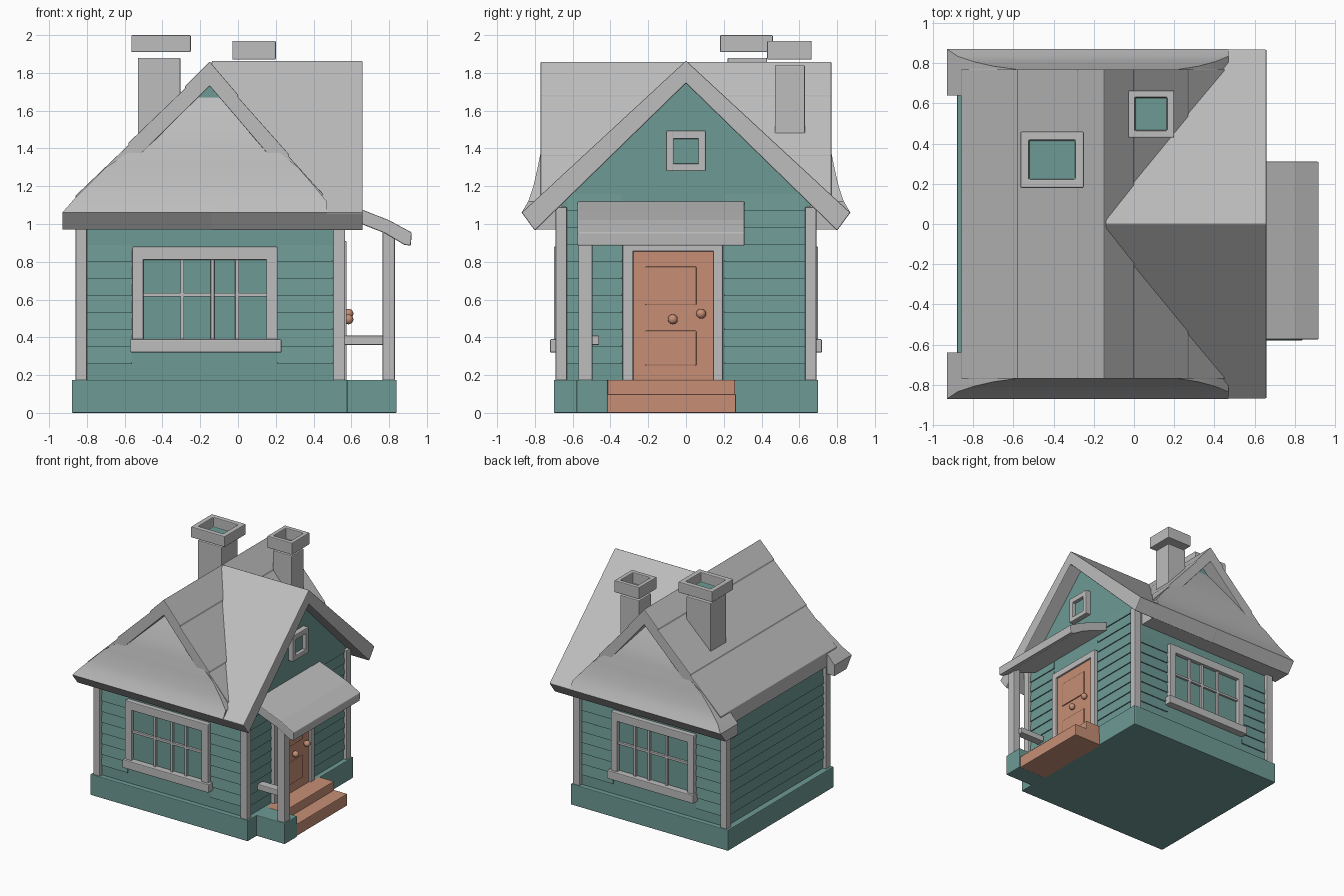
import bpy, bmesh
from mathutils import Vector

cube = bpy.data.objects.get("Cube")
if cube:
    bpy.data.objects.remove(cube, do_unlink=True)


def material(name, rgb):
    m = bpy.data.materials.new(name)
    m.use_nodes = True
    m.diffuse_color = (*rgb, 1)
    m.node_tree.nodes["Principled BSDF"].inputs["Base Color"].default_value = (*rgb, 1)
    return m


GREY = material("pale_grey", (0.51, 0.51, 0.51))
TEAL = material("teal", (0.155, 0.325, 0.30))
ORANGE = material("terracotta", (0.57, 0.275, 0.18))


def finish(name, bm, mats, bevel=0.0):
    bmesh.ops.recalc_face_normals(bm, faces=bm.faces)
    mesh = bpy.data.meshes.new(name)
    bm.to_mesh(mesh)
    bm.free()
    obj = bpy.data.objects.new(name, mesh)
    bpy.context.collection.objects.link(obj)
    for m in mats:
        mesh.materials.append(m)
    if bevel:
        mod = obj.modifiers.new("soft_edges", 'BEVEL')
        mod.width = bevel
        mod.segments = 2
    return obj


def box(name, x, y, z, mat, bevel=0.006):
    bm = bmesh.new()
    bmesh.ops.create_cube(bm, size=1)
    for v in bm.verts:
        v.co = Vector([(r[0] + r[1]) / 2 + c * (r[1] - r[0]) for c, r in zip(v.co, (x, y, z))])
    return finish(name, bm, [mat], bevel)


def prism(name, pts, axis, a, b, mat, bevel=0.0):
    """Extrude a (horizontal, z) profile along x or y."""
    bm = bmesh.new()
    ends = []
    for d in (a, b):
        ends.append([bm.verts.new((d, h, z) if axis == "x" else (h, d, z)) for h, z in pts])
        bm.faces.new(ends[-1])
    n = len(pts)
    for i in range(n):
        j = (i + 1) % n
        bm.faces.new((ends[0][i], ends[0][j], ends[1][j], ends[1][i]))
    return finish(name, bm, [mat], bevel)


def span(s, a, b):
    """Depth range mirrored to the front (-1) or back (1)."""
    return tuple(sorted((s * a, s * b)))


# Base, walls and gable walls
box("base", (-0.88, 0.58), (-0.70, 0.70), (0, 0.175), TEAL)
box("walls", (-0.83, 0.54), (-0.66, 0.66), (0.17, 1.06), TEAL, 0)
prism("end_gable_wall", [(-0.66, 1.0), (0.66, 1.0), (0.66, 1.16), (0, 1.78), (-0.66, 1.16)],
      "x", -0.1, 0.54, TEAL)
prism("cross_gable_wall", [(-0.80, 1.05), (0.40, 1.05), (-0.15, 1.76)], "y", -0.66, 0.66, TEAL)

# Lap siding: thin wedges stacked up each wall
def siding(name, axis, face, out, a, b, rows):
    for i in range(rows):
        z = 0.26 + i * 0.09
        lip = face + out * 0.009
        prism(f"{name}_{i}", [(face, z), (lip, z), (face, z + 0.088)], axis, a, b, TEAL)


for s, side in ((-1, "front"), (1, "back")):
    siding(side + "_siding_a", "x", s * 0.66, s, -0.80, -0.56, 7)
    siding(side + "_siding_b", "x", s * 0.66, s, 0.21, 0.50, 7)
siding("left_siding", "y", -0.83, -1, -0.63, 0.63, 8)
siding("door_siding_a", "y", 0.54, 1, -0.63, -0.34, 10)
siding("door_siding_b", "y", 0.54, 1, 0.20, 0.63, 10)

# Corner boards
for s in (-1, 1):
    for x in ((-0.86, -0.80), (0.505, 0.567)):
        box("corner_board", x, span(s, 0.63, 0.69), (0.17, 1.09), GREY)

# Main roof, ridge running to the end gable
prism("main_roof", [(0, 1.865), (-0.87, 1.06), (-0.80, 0.965), (0, 1.745),
                    (0.80, 0.965), (0.87, 1.06)], "x", -0.14, 0.66, GREY, 0.006)

# Cross roof with a small step at each board course
RIDGE, TOP = -0.15, 1.86
def course(breaks, slope):
    pts = []
    for i, x in enumerate(breaks):
        z = TOP - slope * abs(x - RIDGE)
        pts.append((x, z))
        if i < len(breaks) - 1:
            pts.append((x, z - 0.012))
    return pts


left = course((-0.28, -0.58, -0.86), 1.0)
right = course((0.0, 0.27, 0.45), 1.17)
under = [(0.45, 1.03), (RIDGE, 1.73), (-0.86, 1.03)]
prism("cross_roof", [(RIDGE, TOP)] + right + under + left[::-1], "y", -0.77, 0.77, GREY, 0.004)

# Flared skirt roofs that fill the cross gables
rows = [(0.66, 1.67), (0.70, 1.58), (0.735, 1.49), (0.765, 1.40), (0.785, 1.30),
        (0.808, 1.20), (0.835, 1.12), (0.87, 1.06), (0.80, 0.97)]
for s, side in ((-1, "front"), (1, "back")):
    bm = bmesh.new()
    rings = []
    for y, z in rows:
        drop = TOP - z - (0.06 if z >= 1.4 else 0.012)
        x0, x1 = max(RIDGE - drop, -0.93), min(RIDGE + drop / 1.17, 0.47)
        rings.append([bm.verts.new((x, s * d, z)) for x, d in
                      ((x0, 0.64), (x0, y), (x1, y), (x1, 0.64))])
    for r, q in zip(rings, rings[1:]):
        for i in range(4):
            j = (i + 1) % 4
            bm.faces.new((r[i], r[j], q[j], q[i]))
    bm.faces.new(rings[0])
    bm.faces.new(rings[-1])
    skirt = finish(side + "_skirt_roof", bm, [GREY])
    bpy.ops.object.select_all(action='DESELECT')
    skirt.select_set(True)
    bpy.context.view_layer.objects.active = skirt
    bpy.ops.object.shade_smooth_by_angle(angle=0.4)

# Chimneys: square stack and a hollow cap with a teal floor
def chimney(name, stack_x, stack_y, cap_x, cap_y, z0, z1, rim):
    box(name + "_stack", stack_x, stack_y, (1.3, z0 - 0.03), GREY)
    bm = bmesh.new()
    bmesh.ops.create_cube(bm, size=1)
    for v in bm.verts:
        v.co = Vector([(r[0] + r[1]) / 2 + c * (r[1] - r[0])
                       for c, r in zip(v.co, (cap_x, cap_y, (z0, z1)))])
    top = max(bm.faces, key=lambda f: f.calc_center_median().z)
    bmesh.ops.inset_region(bm, faces=[top], thickness=rim)
    hole = bmesh.ops.extrude_discrete_faces(bm, faces=[top])["faces"][0]
    for v in hole.verts:
        v.co.z = z0 + 0.01
    hole.material_index = 1
    finish(name + "_cap", bm, [GREY, TEAL], 0.006)


chimney("large_chimney", (-0.53, -0.305), (0.22, 0.43), (-0.565, -0.25), (0.18, 0.46), 1.91, 2.0, 0.06)
chimney("small_chimney", (-0.005, 0.17), (0.47, 0.63), (-0.03, 0.20), (0.43, 0.665), 1.87, 1.97, 0.05)

# Front and back windows
for s, side in ((-1, "front"), (1, "back")):
    depth = span(s, 0.64, 0.70)
    box(side + "_glass", (-0.51, 0.16), span(s, 0.64, 0.668), (0.38, 0.83), TEAL, 0)
    for x in ((-0.56, -0.50), (0.15, 0.21)):
        box(side + "_jamb", x, depth, (0.38, 0.88), GREY)
    box(side + "_lintel", (-0.56, 0.21), depth, (0.81, 0.88), GREY)
    box(side + "_sill", (-0.57, 0.23), span(s, 0.64, 0.72), (0.32, 0.39), GREY)
    for x in (-0.295, -0.135, -0.005):
        box(side + "_muntin", (x - 0.01, x + 0.01), span(s, 0.65, 0.688), (0.38, 0.82), GREY, 0.003)
    box(side + "_crossbar", (-0.51, 0.16), span(s, 0.65, 0.686), (0.615, 0.635), GREY, 0.003)

# Attic window in the end gable
box("attic_glass", (0.52, 0.555), (-0.07, 0.07), (1.31, 1.46), TEAL, 0)
for y in ((-0.105, -0.065), (0.065, 0.105)):
    box("attic_jamb", (0.52, 0.585), y, (1.28, 1.495), GREY)
for z in ((1.28, 1.32), (1.45, 1.495)):
    box("attic_rail", (0.52, 0.584), (-0.10, 0.10), z, GREY)

# Door with two raised panels, frame and knobs
box("door", (0.52, 0.56), (-0.28, 0.15), (0.17, 0.86), ORANGE)
for z in ((0.25, 0.435), (0.57, 0.775)):
    box("door_panel", (0.55, 0.569), (-0.215, 0.055), z, ORANGE)
for y in ((-0.335, -0.28), (0.145, 0.195)):
    box("door_jamb", (0.52, 0.575), y, (0.17, 0.90), GREY)
box("door_lintel", (0.52, 0.575), (-0.335, 0.195), (0.855, 0.91), GREY)
for y, z in ((-0.07, 0.495), (0.08, 0.525)):
    bm = bmesh.new()
    bmesh.ops.create_uvsphere(bm, u_segments=16, v_segments=10, radius=0.026)
    for f in bm.faces:
        f.smooth = True
    finish("door_knob", bm, [ORANGE]).location = (0.585, y, z)

# Porch: plinth, steps, post, rail and canopy
box("porch_plinth", (0.56, 0.84), (-0.58, -0.415), (0, 0.175), TEAL)
box("lower_step", (0.56, 0.83), (-0.42, 0.265), (0, 0.10), ORANGE)
box("upper_step", (0.55, 0.71), (-0.415, 0.26), (0.09, 0.175), ORANGE)
box("porch_post", (0.765, 0.83), (-0.57, -0.495), (0.17, 0.98), GREY)
box("porch_rail", (0.55, 0.78), (-0.53, -0.46), (0.36, 0.41), GREY)
prism("porch_canopy", [(0.54, 1.12), (0.66, 1.075), (0.80, 1.02), (0.92, 0.955), (0.915, 0.885),
                       (0.88, 0.89), (0.78, 0.95), (0.54, 1.045)], "y", -0.575, 0.31, GREY, 0.006)
